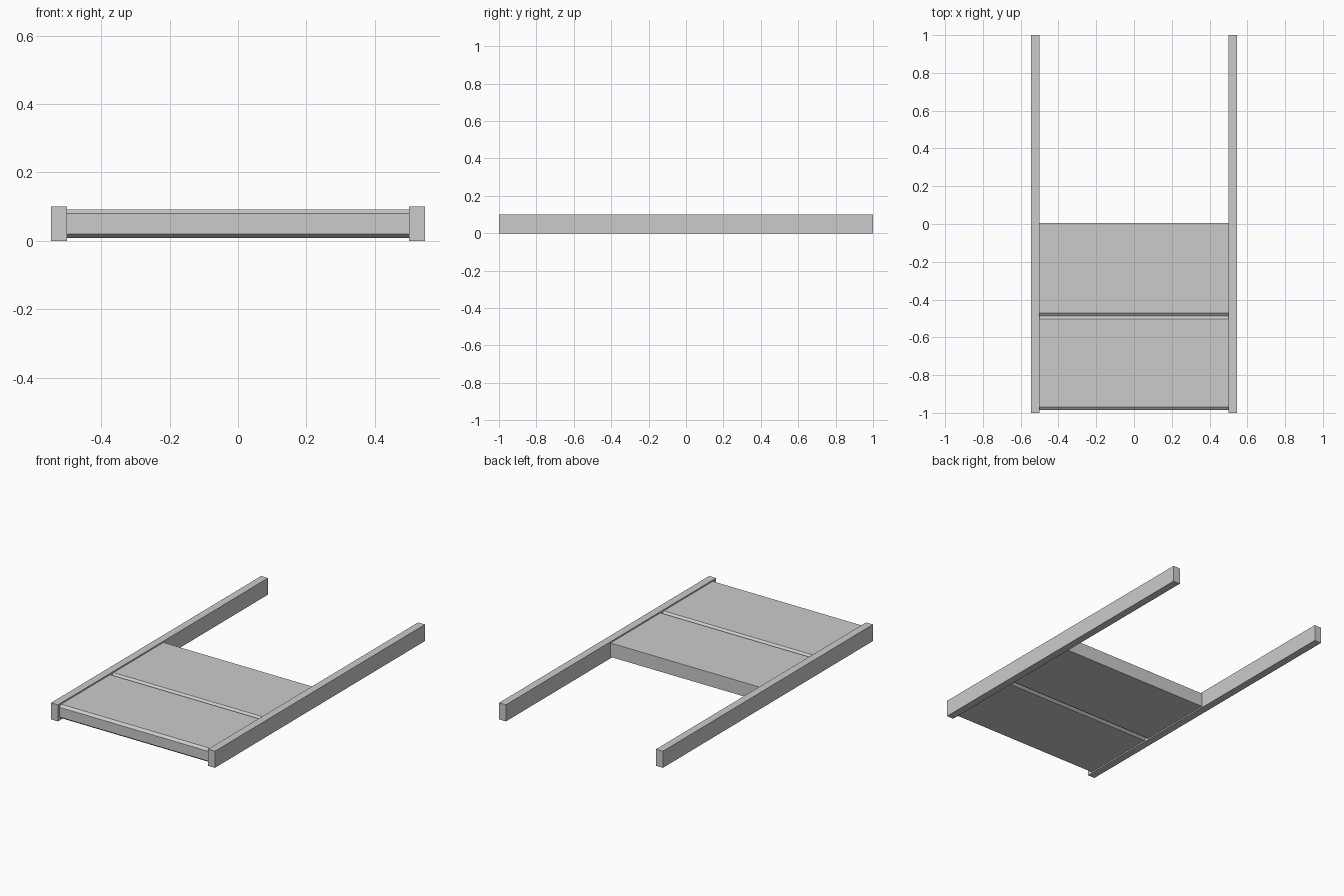
import bpy
import bmesh

if "Cube" in bpy.data.objects:
    bpy.data.objects.remove(bpy.data.objects["Cube"])

Z_LOW, Z_HIGH = 0.008, 0.092
CH_Y, CH_Z = 0.016, 0.0125


def extrude_profile(name, profile, x0, x1):
    """Extrude a closed (y, z) profile along x."""
    bm = bmesh.new()
    face = bm.faces.new([bm.verts.new((x0, y, z)) for y, z in profile])
    ext = bmesh.ops.extrude_face_region(bm, geom=[face])
    verts = [v for v in ext["geom"] if isinstance(v, bmesh.types.BMVert)]
    bmesh.ops.translate(bm, verts=verts, vec=(x1 - x0, 0, 0))
    bmesh.ops.recalc_face_normals(bm, faces=bm.faces[:])
    mesh = bpy.data.meshes.new(name)
    bm.to_mesh(mesh)
    bm.free()
    obj = bpy.data.objects.new(name, mesh)
    bpy.context.collection.objects.link(obj)
    return obj


def panel_profile(front, back, chamfer_back):
    pts = [(front + CH_Y, Z_LOW), (front, Z_LOW + CH_Z),
           (front, Z_HIGH - CH_Z), (front + CH_Y, Z_HIGH)]
    if chamfer_back:
        pts += [(back - CH_Y, Z_HIGH), (back, Z_HIGH - CH_Z),
                (back, Z_LOW + CH_Z), (back - CH_Y, Z_LOW)]
    else:
        pts += [(back, Z_HIGH), (back, Z_LOW)]
    return pts


# Side rails
rail = [(-1, 0), (1, 0), (1, 0.1), (-1, 0.1)]
extrude_profile("left_rail", rail, -0.546, -0.5)
extrude_profile("right_rail", rail, 0.5, 0.546)

# Panels meeting in a V groove, square at the rear end
extrude_profile("front_panel", panel_profile(-0.985, -0.487, True), -0.5, 0.5)
extrude_profile("rear_panel", panel_profile(-0.487, 0.004, False), -0.5, 0.5)
